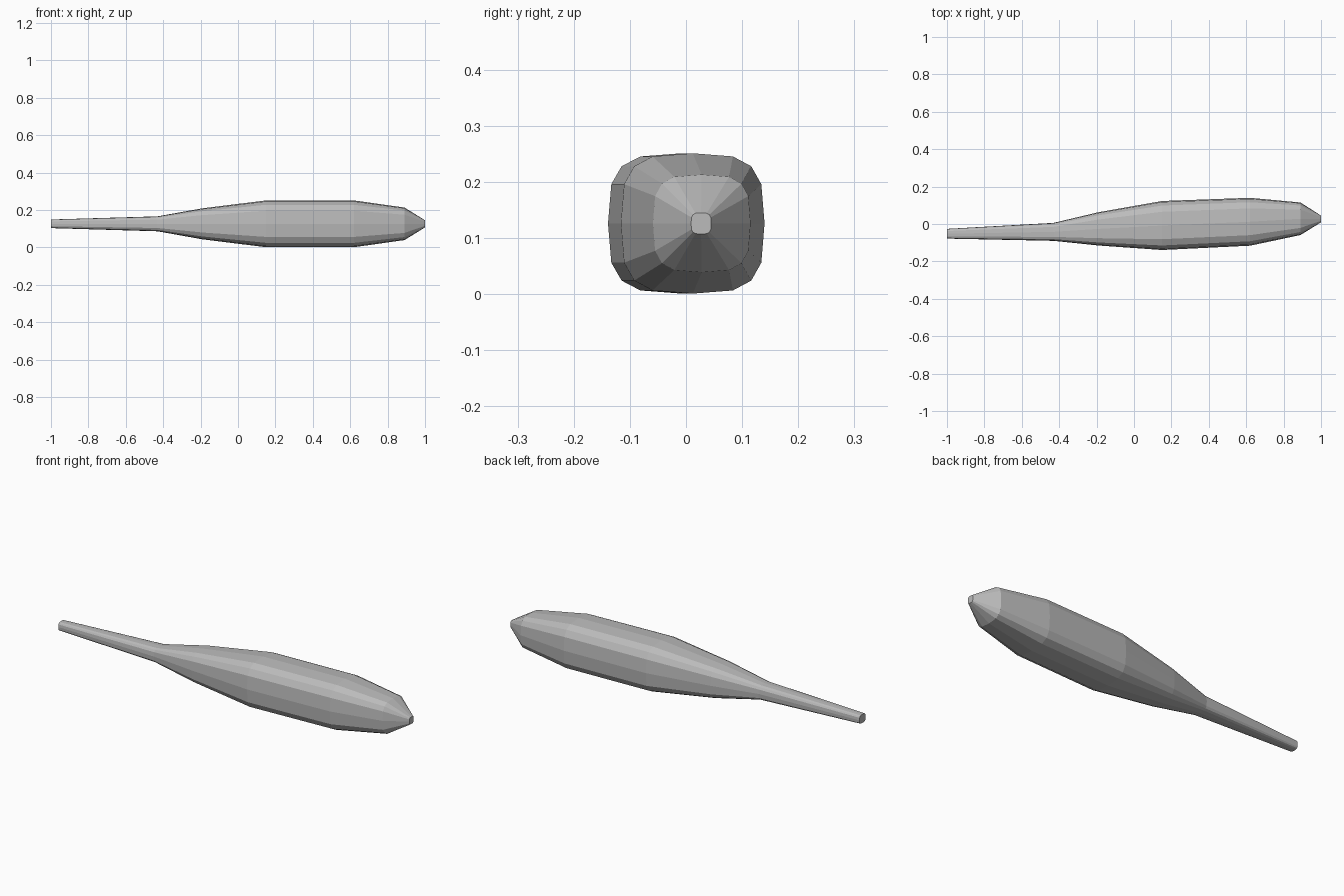
import bpy, bmesh

if "Cube" in bpy.data.objects:
    bpy.data.objects.remove(bpy.data.objects["Cube"])

# Plain grey surface
grey = bpy.data.materials.new("grey")
grey.diffuse_color = (0.5, 0.5, 0.5, 1)
grey.use_nodes = True
grey.node_tree.nodes["Principled BSDF"].inputs["Base Color"].default_value = grey.diffuse_color

# One quarter of the rounded-square cross-section, turned four times
quarter = [(1, 0), (0.955, 0.56), (0.815, 0.815), (0.56, 0.955)]
section = []
for _ in range(4):
    section += quarter
    quarter = [(-v, u) for u, v in quarter]

# Stations along the body: x, centre y, half width, half height
stations = [
    (-1.00, -0.052, 0.026, 0.023),
    (-0.43, -0.042, 0.048, 0.040),
    (-0.19, -0.026, 0.089, 0.083),
    (0.15, -0.008, 0.131, 0.125),
    (0.62, 0.012, 0.128, 0.125),
    (0.89, 0.028, 0.087, 0.087),
    (1.00, 0.027, 0.018, 0.019),
]
centre_z = 0.126

# Tapered body lofted through the stations, with capped ends
bm = bmesh.new()
rings = [[bm.verts.new((x, cy + u * hy, centre_z + v * hz)) for u, v in section]
         for x, cy, hy, hz in stations]
n = len(section)
for a, b in zip(rings, rings[1:]):
    for i in range(n):
        j = (i + 1) % n
        bm.faces.new((a[i], a[j], b[j], b[i]))
bm.faces.new(rings[0])
bm.faces.new(rings[-1])
bmesh.ops.recalc_face_normals(bm, faces=bm.faces)

mesh = bpy.data.meshes.new("tapered_body")
bm.to_mesh(mesh)
bm.free()
mesh.materials.append(grey)
body = bpy.data.objects.new("tapered_body", mesh)
bpy.context.collection.objects.link(body)
